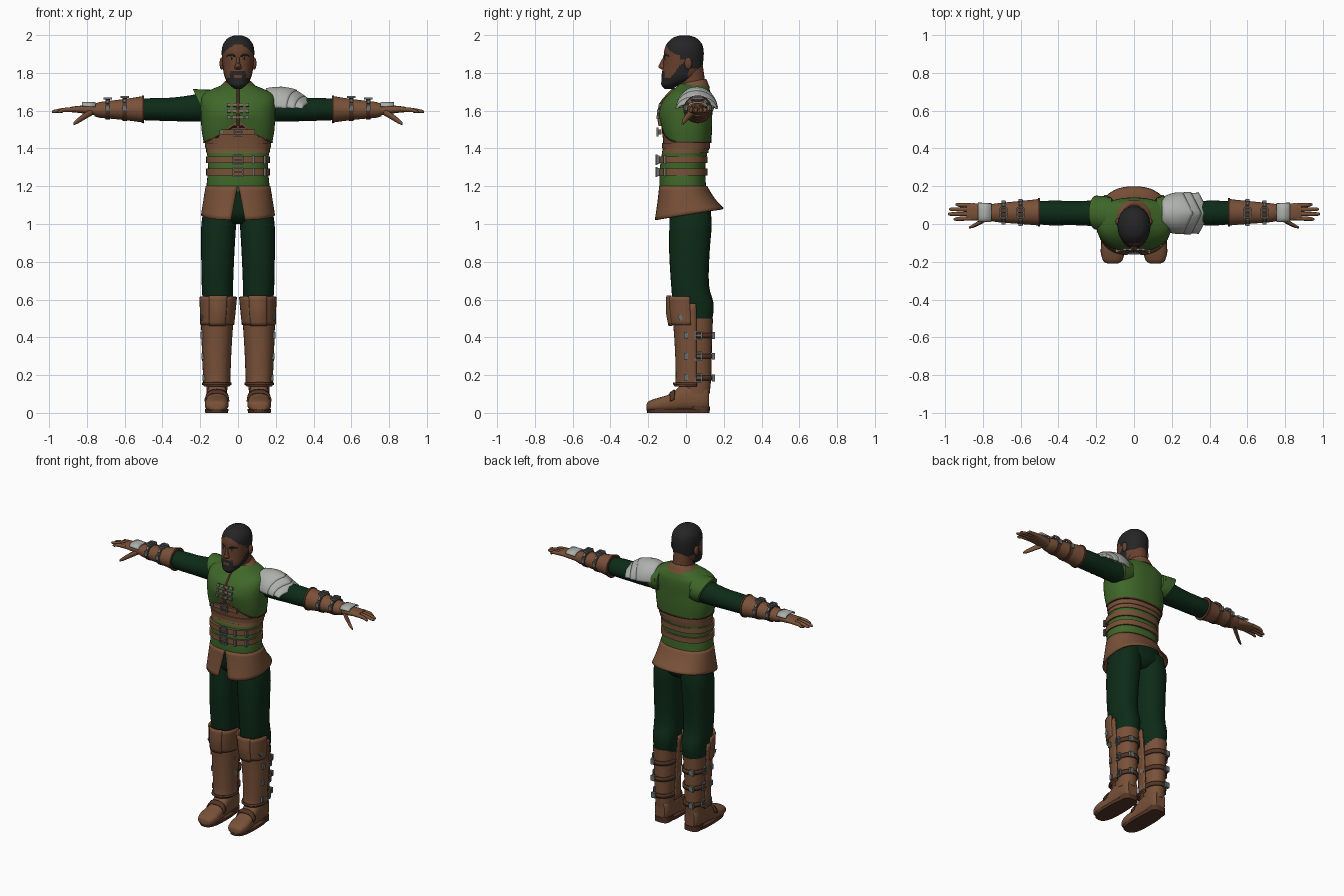
import bpy, bmesh, math
from mathutils import Vector, Matrix


def material(name, r, g, b):
    m = bpy.data.materials.new(name)
    m.diffuse_color = (r, g, b, 1)
    return m


SKIN = material("skin", .135, .052, .027)
HAIR = material("hair", .018, .018, .019)
LEATHER = material("leather", .19, .082, .04)
TRIM = material("dark leather", .085, .036, .02)
GREEN = material("green cloth", .05, .135, .022)
DARK = material("dark green cloth", .004, .024, .009)
STEEL = material("light steel", .42, .44, .41)
IRON = material("iron", .15, .17, .165)
EYE = material("eye white", .45, .4, .36)


def finish(name, bm, mats, mirror=False, thick=0):
    bmesh.ops.recalc_face_normals(bm, faces=bm.faces)
    for f in bm.faces:
        f.smooth = True
    for e in bm.edges:
        if len(e.link_faces) == 2 and e.calc_face_angle(0) > math.radians(38):
            e.smooth = False
    me = bpy.data.meshes.new(name)
    bm.to_mesh(me)
    bm.free()
    for m in mats:
        me.materials.append(m)
    ob = bpy.data.objects.new(name, me)
    bpy.context.collection.objects.link(ob)
    if thick:
        mod = ob.modifiers.new("thickness", 'SOLIDIFY')
        mod.thickness, mod.offset = thick, 0
    if mirror:
        ob.modifiers.new("mirror", 'MIRROR').use_mirror_merge = False
    return ob


def smooth_rows(rows, steps):
    out = []
    for i in range(len(rows) - 1):
        a, b, c, d = (rows[max(0, min(len(rows) - 1, i + k))] for k in (-1, 0, 1, 2))
        for s in range(steps):
            t = s / steps
            out.append([.5 * (2 * q + (r - p) * t + (2 * p - 5 * q + 4 * r - u) * t * t
                              + (3 * q - p - 3 * r + u) * t ** 3) for p, q, r, u in zip(a, b, c, d)])
    return out + [list(rows[-1])]


def loft(name, mat, rows, axis='z', n=28, power=2, arc=None, thick=0, warp=None,
         mirror=False, steps=3, paint=None):
    """Sweep (position, centre1, centre2, radius1, radius2) sections along an axis."""
    bm, rings = bmesh.new(), []
    a0, a1 = (math.radians(a) for a in (arc or (0, 360)))
    for t, c1, c2, r1, r2 in smooth_rows(rows, steps):
        ring = []
        for i in range(n + 1 if arc else n):
            a = a0 + (a1 - a0) * i / n
            u, v = (math.copysign(abs(k) ** (2 / power), k) for k in (math.cos(a), math.sin(a)))
            u, v = c1 + r1 * u, c2 + r2 * v
            p = Vector({'z': (u, v, t), 'x': (t, u, v), 'y': (u, t, v)}[axis])
            ring.append(bm.verts.new(warp(p) if warp else p))
        rings.append(ring)
    for p, q in zip(rings, rings[1:]):
        for i in range(n):
            j = (i + 1) % len(p)
            bm.faces.new((p[i], p[j], q[j], q[i]))
    if not arc:
        bm.faces.new(rings[0])
        bm.faces.new(rings[-1])
    if paint:
        for f in bm.faces:
            f.material_index = paint(f.calc_center_median())
    return finish(name, bm, mat if isinstance(mat, list) else [mat], mirror, thick)


def boxes(name, mat, items, mirror=False):
    """Boxes given as (centre, size, rotation about x)."""
    bm = bmesh.new()
    for c, s, r in items:
        bmesh.ops.create_cube(bm, size=1, matrix=Matrix.Translation(c) @ Matrix.Rotation(r, 4, 'X')
                              @ Matrix.Diagonal((*s, 1)))
    return finish(name, bm, [mat], mirror)


def frame(c, w, h, normal):
    """Rectangular buckle: four bars and a tongue, facing along the given axis."""
    k = 'xyz'.index(normal)
    u, v = [i for i in range(3) if i != k]
    out = []
    for du, dv, su, sv in ((-.5, 0, .008, h), (.5, 0, .008, h), (0, -.5, w, .008),
                           (0, .5, w, .008), (0, 0, w, .005)):
        p, s = list(c), [.011] * 3
        p[u] += du * w
        p[v] += dv * h
        s[u], s[v] = su, sv
        out.append((p, s, 0))
    return out


def ellipsoid(name, mat, c, s, mirror=False):
    bm = bmesh.new()
    bmesh.ops.create_uvsphere(bm, u_segments=16, v_segments=10, radius=1,
                              matrix=Matrix.Translation(c) @ Matrix.Diagonal((*s, 1)))
    return finish(name, bm, [mat], mirror)


# head with hair and beard painted by region
def head_paint(c):
    x, y, z = c
    if z > 1.95 - 8 * x * x * (y < 0) or (y > -.035 and z > 1.875) or (y > .012 and z > 1.825):
        return 1
    if abs(x) < .02 and y < -.09 and 1.776 < z < 1.79:
        return 0
    edge = 1.772 + .085 * max(0, min(1, (y + .085) / .07))
    if y < .012 and z < edge or (y < -.1 and abs(x) < .042 and z < 1.806):
        return 1
    return 0


loft("head", [SKIN, HAIR], [(1.715, 0, -.09, .018, .022), (1.735, 0, -.085, .043, .045),
     (1.76, 0, -.05, .062, .08), (1.79, 0, -.03, .074, .099), (1.83, 0, -.018, .08, .104),
     (1.88, 0, -.012, .085, .105), (1.92, 0, -.011, .086, .104), (1.955, 0, -.009, .077, .092),
     (1.985, 0, -.008, .052, .062), (1.998, 0, -.008, .02, .025)], n=72, steps=6, power=2.15, paint=head_paint)
loft("nose", SKIN, [(1.818, 0, -.115, .016, .012), (1.83, 0, -.12, .019, .026),
     (1.85, 0, -.118, .011, .022), (1.885, 0, -.11, .008, .01)], n=14)
ellipsoid("eyes", EYE, (.033, -.104, 1.876), (.013, .008, .005), True)
ellipsoid("pupils", HAIR, (.033, -.1095, 1.876), (.005, .004, .005), True)
loft("eyebrows", HAIR, [(.012, -.115, 1.888, .006, .004), (.035, -.108, 1.895, .006, .006),
     (.06, -.088, 1.89, .006, .003)], axis='x', n=10, mirror=True)
ellipsoid("ears", SKIN, (.086, .012, 1.85), (.012, .02, .032), True)
loft("neck", SKIN, [(1.66, 0, .04, .075, .07), (1.74, 0, .035, .062, .068), (1.84, 0, .025, .06, .064)])

# torso layers
loft("waist_cloth", GREEN, [(1.17, 0, -.015, .163, .12), (1.21, 0, -.018, .166, .123),
     (1.3, 0, -.018, .158, .12), (1.39, 0, -.005, .166, .12)], power=2.4, n=40)
loft("waist_band", LEATHER, [(1.375, 0, -.005, .168, .123), (1.42, 0, .002, .17, .122),
     (1.48, 0, .002, .182, .128), (1.56, 0, -.003, .185, .133)], power=2.4, n=40)


def hem_arch(p):
    if p.y < 0 and p.z < 1.6:
        p.z += .1 * max(0, 1 - abs(p.x) / .17) * (1.6 - p.z) / .17
    return p


loft("vest", GREEN, [(1.43, 0, .003, .181, .13), (1.5, 0, 0, .193, .138), (1.58, 0, -.003, .197, .142),
     (1.64, 0, .005, .199, .135), (1.68, 0, .018, .192, .118), (1.705, 0, .026, .157, .101),
     (1.725, 0, .033, .11, .085), (1.74, 0, .035, .075, .07)], power=2.4, n=48, warp=hem_arch)
loft("vest_hem", TRIM, [(1.428, 0, .003, .183, .132), (1.437, 0, .003, .185, .134)],
     power=2.4, n=48, warp=hem_arch, steps=1)


def shoulder_slant(p):
    p.x += .45 * (p.z - 1.69) * (p.x > .15)
    return p


loft("shoulder_caps", GREEN, [(.12, .045, 1.635, .095, .075), (.18, .055, 1.63, .092, .082),
     (.228, .06, 1.63, .09, .085)], axis='x', warp=shoulder_slant, mirror=True)


def collar_tilt(p):
    p.z += .2 * (p.y - .035)
    return p


loft("collar", LEATHER, [(1.7, 0, .03, .108, .098), (1.728, 0, .032, .094, .085), (1.75, 0, .035, .072, .074),
     (1.755, 0, .035, .067, .07)], n=36, warp=collar_tilt)
loft("front_placket", LEATHER, [(1.52, 0, -.137, .007, .009), (1.58, 0, -.144, .007, .009),
     (1.64, 0, -.13, .007, .009), (1.68, 0, -.1, .007, .009), (1.72, 0, -.06, .007, .009)], n=8)
CLASPS = ((1.565, -.146, 0), (1.598, -.142, -.2), (1.63, -.134, -.35))
boxes("chest_straps", LEATHER, [((0, y, z), (.1, .012, .013), r) for z, y, r in CLASPS])
boxes("chest_studs", IRON, [((x, y - .004, z), (.016, .014, .018), r)
      for z, y, r in CLASPS for x in (-.05, -.018, .018, .05)])
boxes("chest_belt", LEATHER, [((0, -.138, 1.487), (.18, .014, .026), 0)])

# belts and their buckles
for i, z in enumerate((1.34, 1.275)):
    loft(f"belt_{i + 1}", LEATHER, [(z - .018, 0, -.018, .169, .132), (z + .018, 0, -.018, .169, .132)],
         power=2.4, n=40, steps=1)
loft("back_strap", LEATHER, [(1.4, 0, 0, .173, .126), (1.43, 0, 0, .176, .128)], power=2.4, n=40, steps=1)
fit = frame((0, -.15, 1.487), .045, .04, 'y') + [((-.09, -.143, 1.487), (.016, .014, .022), 0)]
for z in (1.34, 1.275):
    fit += frame((0, -.157, z), .05, .046, 'y')
    fit += [((x, y, z), (.013, .014, .044), 0) for x, y in ((.08, -.148), (.142, -.112))]
boxes("belt_buckles", IRON, fit)


# flared skirt, split at the front and longer there
def skirt_shape(p):
    t = (1.2 - p.z) / .16
    if p.y < 0:
        p.x += math.copysign(.035 * t * (1 - abs(p.x) / .2), p.x)
    p.z += .17 * (p.y + .02) * t
    return p


loft("skirt", LEATHER, [(1.2, 0, -.015, .166, .122), (1.12, 0, 0, .178, .147), (1.045, 0, .018, .19, .178)],
     arc=(-89.5, 269.5), n=56, thick=.01, power=2.3, warp=skirt_shape)
loft("pelvis", DARK, [(1.0, 0, .025, .05, .07), (1.04, 0, .02, .14, .11), (1.1, 0, .01, .168, .118),
     (1.19, 0, -.01, .157, .112)], power=2.4)

# trousers
loft("trouser_legs", DARK, [(.46, .11, .045, .068, .085), (.53, .108, .045, .075, .1),
     (.59, .107, .037, .08, .107), (.68, .109, .021, .083, .1), (.85, .107, .018, .088, .107),
     (1.0, .102, .024, .092, .112), (1.1, .09, .02, .085, .105)], power=2.3, mirror=True)

# boots: calf, front guard, knee guard, foot and sole
loft("boot_shafts", LEATHER, [(.1, .112, .06, .054, .065), (.18, .112, .055, .058, .078),
     (.3, .113, .05, .063, .086), (.4, .113, .048, .068, .09), (.5, .112, .05, .073, .093)], power=2.2, mirror=True)
SHIN = [(.145, .112, .045, .071, .108), (.165, .112, .045, .067, .095), (.3, .113, .043, .072, .095),
        (.45, .111, .043, .079, .104), (.58, .108, .04, .088, .115)]
loft("shin_guards", LEATHER, SHIN, arc=(175, 365), thick=.01, power=2.3, mirror=True)
loft("shin_guard_rims", TRIM, [(.148, .112, .045, .073, .11), (.16, .112, .045, .072, .105)],
     arc=(175, 365), thick=.012, power=2.3, mirror=True, steps=1)
loft("knee_guards", LEATHER, [(.465, .11, .04, .084, .118), (.54, .107, .038, .089, .128),
     (.615, .105, .035, .094, .128)], arc=(185, 355), thick=.012, power=2.3, mirror=True)
loft("knee_plates", LEATHER, [(.462, .11, .035, .085, .122), (.54, .107, .033, .092, .134),
     (.622, .105, .03, .097, .128)], arc=(242, 298), n=10, thick=.012, mirror=True)
loft("feet", LEATHER, [(-.208, .113, .032, .03, .016), (-.195, .113, .036, .05, .027),
     (-.15, .113, .043, .063, .036), (-.1, .112, .05, .06, .044), (-.06, .111, .062, .055, .055),
     (-.02, .111, .08, .054, .07), (.04, .111, .085, .054, .075), (.1, .111, .085, .05, .075),
     (.122, .111, .08, .035, .062)], axis='y', power=2.6, mirror=True)
loft("instep_straps", TRIM, [(-.085, .112, .052, .063, .052), (-.06, .111, .062, .06, .06)],
     axis='y', arc=(5, 175), thick=.008, power=2.6, mirror=True, steps=1)
loft("soles", TRIM, [(0, .113, -.045, .06, .16), (.02, .113, -.045, .063, .164)],
     power=2.8, mirror=True, steps=1)
loft("heels", TRIM, [(0, .111, .075, .052, .05), (.035, .111, .075, .052, .052)], power=3, mirror=True, steps=1)
metal = []
for z, r in ((.41, .072), (.3, .067), (.185, .062)):
    loft("boot_strap", TRIM, [(z - .013, .113, .05, r, r + .027), (z + .013, .113, .05, r, r + .027)],
         arc=(-35, 215), thick=.01, power=2.2, mirror=True, steps=1)
    metal += frame((.117 + r, .066, z), .036, .04, 'x')
    metal += [((.113 + r + .006, .0, z), (.016, .02, .034), 0), ((.113 + r * .45, .145, z), (.028, .016, .036), 0),
              ((.113 - r - .004, .03, z), (.012, .03, .034), 0)]
metal.append(((.19, -.03, .505), (.014, .02, .028), .5))

# arms, bracers and gloves
loft("sleeves", DARK, [(.14, .055, 1.625, .075, .08), (.25, .057, 1.612, .066, .07), (.35, .058, 1.607, .064, .062),
     (.43, .058, 1.607, .066, .06), (.54, .06, 1.607, .058, .056)], axis='x', mirror=True)
loft("bracers", LEATHER, [(.5, .062, 1.607, .074, .072), (.515, .062, 1.607, .069, .068),
     (.6, .061, 1.606, .061, .056), (.68, .06, 1.605, .054, .047), (.73, .06, 1.604, .049, .042),
     (.76, .06, 1.603, .043, .033)], axis='x', mirror=True)
loft("bracer_rims", TRIM, [(.497, .062, 1.607, .076, .074), (.508, .062, 1.607, .075, .073)],
     axis='x', mirror=True, steps=1)
for x, r in ((.6, .062), (.69, .054)):
    loft("bracer_strap", TRIM, [(x - .012, .061, 1.606, r + .003, r - .002), (x + .012, .061, 1.606, r + .003, r - .002)],
         axis='x', mirror=True, steps=1)
    metal += frame((x, .06, 1.61 + r), .036, .05, 'z')
    metal += [((x, .061 + d * (r + .003), 1.615), (.022, .014, .03), 0) for d in (-1, 1)]
    metal += [((x, .061 + d * r * .72, 1.606 + r * .72), (.016, .022, .012), -d * .8) for d in (-1, 1)]
boxes("limb_buckles", IRON, metal, True)
loft("palms", LEATHER, [(.74, .06, 1.603, .036, .03), (.79, .062, 1.605, .044, .024),
     (.85, .064, 1.607, .046, .018), (.885, .065, 1.606, .042, .014)], axis='x', power=2.5, mirror=True)
loft("hand_plates", STEEL, [(.755, .06, 1.612, .047, .03), (.825, .062, 1.616, .048, .026)],
     axis='x', arc=(10, 170), n=14, power=2.8, thick=.008, mirror=True, steps=1)
for i, (y, end) in enumerate(((.03, .955), (.054, .985), (.077, .978), (.099, .945))):
    loft(f"finger_{i + 1}", LEATHER, [(.86, y, 1.607, .012, .013), (.92, y * 1.06 - .004, 1.604, .011, .011),
         (end - .012, y * 1.12 - .008, 1.596, .009, .009), (end, y * 1.12 - .008, 1.594, .004, .004)],
         axis='x', n=12, mirror=True)
loft("thumbs", LEATHER, [(.77, .038, 1.595, .016, .018), (.81, .012, 1.572, .014, .018),
     (.85, -.01, 1.545, .01, .014), (.872, -.018, 1.53, .005, .007)], axis='x', n=12, mirror=True)


# layered shoulder armour, each plate pointed at its outer edge
def pointed(p):
    p.x += .05 * (1 - abs(p.y - .057) / .1) * min(1, max(0, (p.x - .15) / .1))
    return p


for i, (x0, x1, z0, z1, r) in enumerate(((.25, .345, 1.69, 1.64, .104), (.2, .305, 1.715, 1.672, .108),
                                         (.15, .262, 1.715, 1.705, .106))):
    b = 1.615
    loft(f"shoulder_plate_{i + 1}", STEEL, [(x0, .057, b, r - .025, z0 - b), ((x0 + x1) / 2, .057, b, r - .004,
         (z0 + z1) / 2 + .012 - b), (x1, .057, b - .005, r, z1 - b + .005)],
         axis='x', arc=(0, 180), n=24, thick=.01, warp=pointed)
